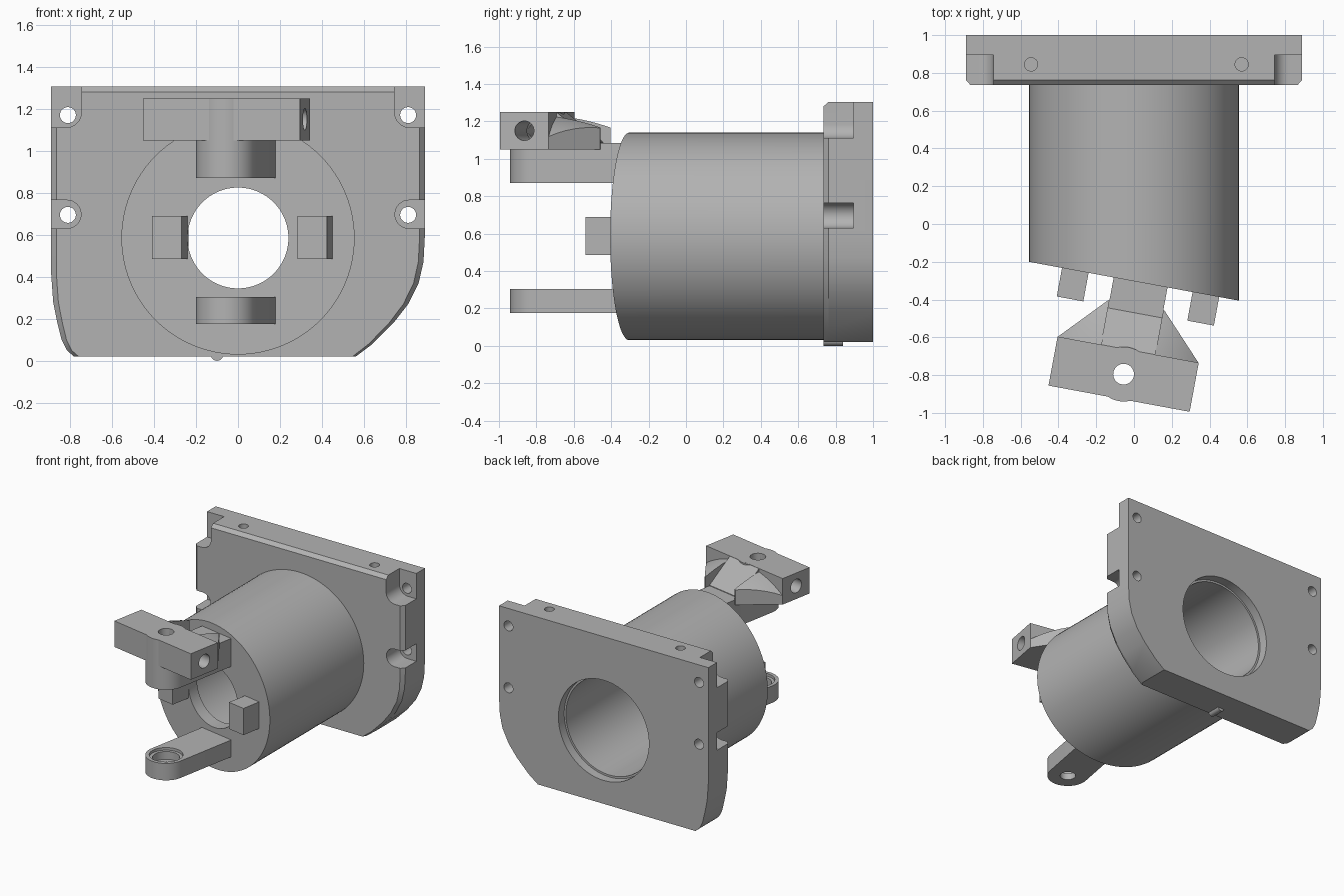
import bpy, bmesh
from math import sin, cos, pi, radians, sqrt
from mathutils import Matrix

if "Cube" in bpy.data.objects:
    bpy.data.objects.remove(bpy.data.objects["Cube"])

grey = bpy.data.materials.new("plain_grey")
grey.use_nodes = True
grey.diffuse_color = (0.45, 0.45, 0.45, 1)
grey.node_tree.nodes["Principled BSDF"].inputs["Base Color"].default_value = grey.diffuse_color

AXIS_Z = 0.585
SLOPE = -0.185
# frame of the clamp parts, turned to face along the slanted barrel end
CLAMP = Matrix.Translation((-0.055, -0.795, 0)) @ Matrix.Rotation(radians(-10.5), 4, "Z")


def skin(name, loops, matrix=None, close=False):
    """Bridge matching loops; cap the ends or close into a ring."""
    bm = bmesh.new()
    rows = [[bm.verts.new(p) for p in loop] for loop in loops]
    pairs = list(zip(rows, rows[1:])) + ([(rows[-1], rows[0])] if close else [])
    for a, b in pairs:
        for i in range(len(a)):
            j = (i + 1) % len(a)
            bm.faces.new((a[i], a[j], b[j], b[i]))
    if not close:
        bm.faces.new(rows[0])
        bm.faces.new(rows[-1])
    bmesh.ops.recalc_face_normals(bm, faces=bm.faces)
    mesh = bpy.data.meshes.new(name)
    bm.to_mesh(mesh)
    bm.free()
    if matrix:
        mesh.transform(matrix)
    mesh.materials.append(grey)
    obj = bpy.data.objects.new(name, mesh)
    bpy.context.collection.objects.link(obj)
    return obj


def prism(name, outline, lo, hi, axis="z", matrix=None):
    place = {"x": lambda u, v, d: (d, u, v),
             "y": lambda u, v, d: (u, d, v),
             "z": lambda u, v, d: (u, v, d)}[axis]
    return skin(name, [[place(u, v, d) for u, v in outline] for d in (lo, hi)], matrix)


def arc(cx, cy, r, start, end, n):
    angles = [radians(start + (end - start) * i / n) for i in range(n + 1)]
    return [(cx + r * cos(a), cy + r * sin(a)) for a in angles]


def circle(cx, cy, r, n=32):
    return arc(cx, cy, r, 0, 360, n)[:-1]


def rect(u0, v0, u1, v1):
    return [(u0, v0), (u1, v0), (u1, v1), (u0, v1)]


def cut(obj, *cutters):
    for tool in cutters:
        tool.hide_render = True
        mod = obj.modifiers.new("cut", "BOOLEAN")
        mod.operation, mod.solver, mod.object = "DIFFERENCE", "EXACT", tool
        bpy.context.view_layer.objects.active = obj
        bpy.ops.object.modifier_apply(modifier=mod.name)
        bpy.data.objects.remove(tool)


# mounting plate with chamfered front edge
outline = [(-0.89, 1.305), (-0.89, 0.42), (-0.88, 0.28), (-0.86, 0.18), (-0.84, 0.1),
           (-0.815, 0.05), (-0.78, 0.02), (0.56, 0.02), (0.64, 0.08), (0.74, 0.18),
           (0.81, 0.27), (0.86, 0.37), (0.883, 0.47), (0.89, 0.6), (0.89, 1.305)]
inset = [(x * 0.972, min(z, 1.28)) for x, z in outline]
plate = skin("mounting_plate", [[(x, y, z) for x, z in shape] for shape, y in
                                ((inset, 0.735), (outline, 0.762), (outline, 1.0))])
cut(plate, prism("bore_cutter", circle(0, AXIS_Z, 0.385, 96), 0.6, 1.1, "y"))
for s in (-1, 1):
    corner = [(0.745, 1.4)] + arc(0.82, 1.185, 0.075, 180, 270, 8) + [(1, 1.11), (1, 1.4)]
    side = [(1, 0.765)] + arc(0.815, 0.6975, 0.0675, 90, 270, 16) + [(1, 0.63)]
    for shape in (corner, side):
        cut(plate, prism("pocket", [(s * x, z) for x, z in shape], 0.6, 0.895, "y"))
    for z in (1.17, 0.695):
        cut(plate, prism("screw_hole", circle(s * 0.81, z, 0.038), 0.6, 1.1, "y"))
    cut(plate, prism("top_hole", circle(0.0125 + s * 0.5575, 0.845, 0.035), 1.2, 1.4))

# small nub under the plate
prism("bottom_nub", arc(-0.1, 0.03, 0.03, 180, 360, 10), 0.735, 0.84, "y")

# hollow barrel with slanted front and an inner lip
def ring(r, y, slope):
    return [(u, y + slope * u, v) for u, v in circle(0, AXIS_Z, r, 96)]

barrel = skin("barrel", [ring(0.555, 0.75, 0), ring(0.555, -0.303, SLOPE),
                         ring(0.24, -0.303, SLOPE), ring(0.24, -0.2, SLOPE),
                         ring(0.37, -0.2, SLOPE), ring(0.37, 0.93, 0),
                         ring(0.388, 0.93, 0), ring(0.388, 0.75, 0)], close=True)

# short posts either side of the front opening
for name, s in (("right_post", -1), ("left_post", 1)):
    prism(name, rect(s * 0.28, 0.34, s * 0.423, 0.52), 0.485, 0.69, "z", CLAMP)

# lower arm with stepped bearing seat
arm_shape = arc(0, 0, 0.145, 180, 360, 24) + [(0.145, 0.53), (-0.145, 0.53)]
lower_arm = prism("lower_arm", arm_shape, 0.175, 0.305, "z", CLAMP)
for r, floor in ((0.118, 0.285), (0.095, 0.225), (0.055, 0.1)):
    cut(lower_arm, prism("seat_cutter", circle(0, 0, r), floor, 0.4, "z", CLAMP))

# upper arm, boss and cross block
upper_arm = prism("upper_arm", arm_shape, 0.87, 1.05, "z", CLAMP)
boss = prism("upper_boss", circle(0, 0, 0.145, 48), 1.0, 1.2499, "z", CLAMP)
block = prism("cross_block", rect(-0.38, -0.132, 0.38, 0.132), 1.05, 1.25, "z", CLAMP)
for part in (upper_arm, boss, block):
    cut(part, prism("pin_hole", circle(0, 0, 0.055), 0.7, 1.4, "z", CLAMP))
for part in (boss, block):
    cut(part, prism("cross_hole", circle(0, 1.15, 0.052), -0.5, 0.5, "x", CLAMP))
prism("arm_ridge", rect(-0.145, 0.2, 0.145, 0.53), 1.04, 1.085, "z", CLAMP)

# sloped web and rounded wings behind the block
prism("centre_web", [(0.13, 1.05), (0.13, 1.25), (0.33, 1.09), (0.33, 1.05)],
      -0.145, 0.145, "x", CLAMP)
for name, s in (("right_wing", -1), ("left_wing", 1)):
    loops = []
    for i in range(7):
        t = i / 6
        y, outer = 0.13 + 0.24 * t, 0.38 - 0.228 * t
        radius = 0.655 - 0.03 * t - 0.025 * t * t
        xs = [0.145 + (outer - 0.145) * k / 8 for k in range(9)]
        top = [(s * x, y, AXIS_Z + sqrt(radius ** 2 - x * x)) for x in xs]
        loops.append(top + [(s * outer, y, 1.05), (s * 0.145, y, 1.05)])
    skin(name, loops, CLAMP)

# smooth the round surfaces and keep crisp edges
bpy.ops.object.select_all(action="DESELECT")
for obj in bpy.context.collection.objects:
    if obj.type == "MESH" and grey.name in obj.data.materials:
        obj.select_set(True)
        bpy.context.view_layer.objects.active = obj
bpy.ops.object.shade_smooth_by_angle(angle=radians(25))
